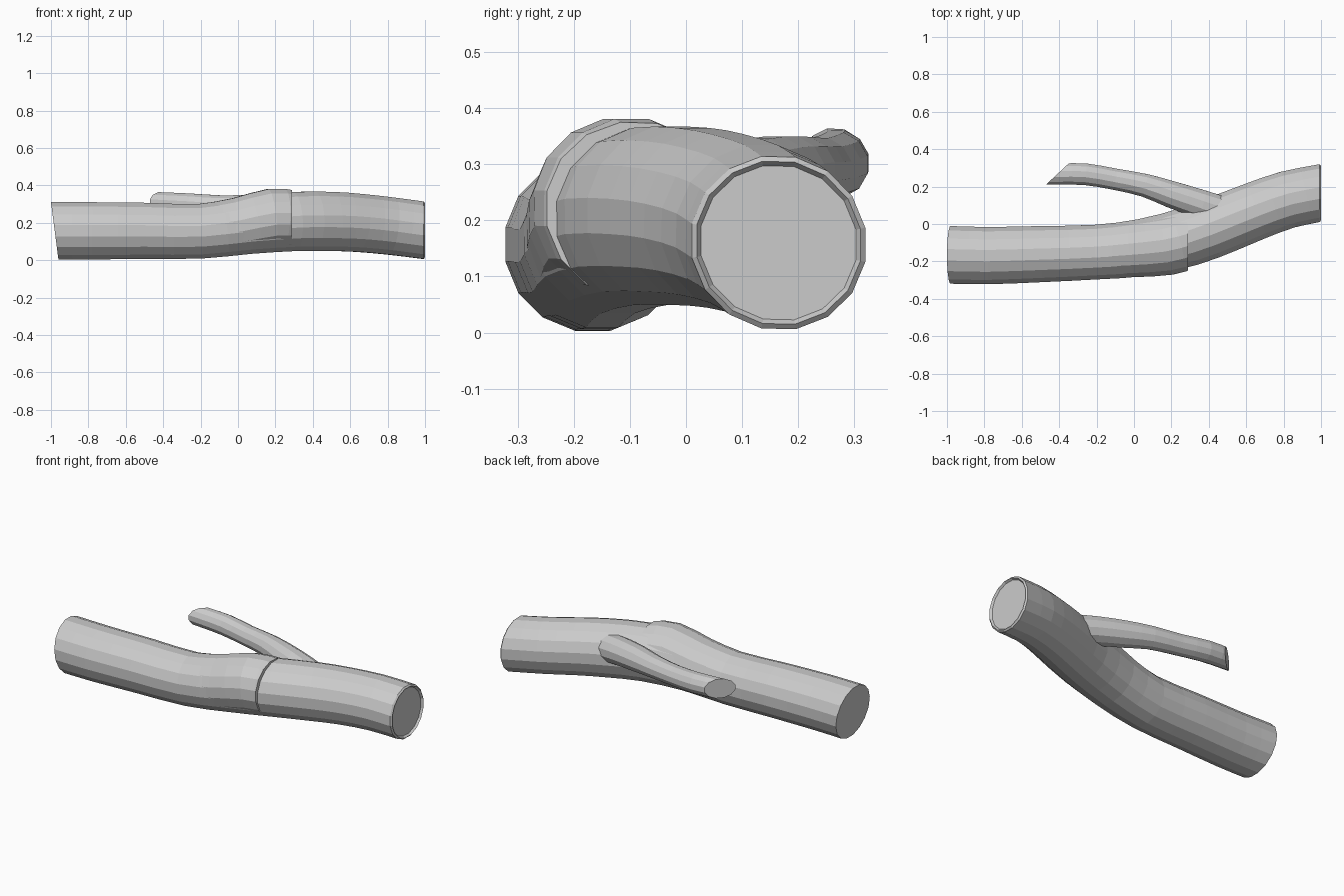
import bpy, bmesh, math
from mathutils import Vector

if "Cube" in bpy.data.objects:
    bpy.data.objects.remove(bpy.data.objects["Cube"])


def spline(pts, steps):
    # Catmull-Rom through (x, y, z, radius) points
    p = [Vector(q) for q in pts]
    p = [2 * p[0] - p[1]] + p + [2 * p[-1] - p[-2]]
    out = []
    for i in range(1, len(p) - 2):
        a, b, c, d = p[i - 1:i + 3]
        for s in range(steps):
            t = s / steps
            out.append(0.5 * (2 * b + (c - a) * t + (2 * a - 5 * b + 4 * c - d) * t * t
                              + (3 * b - a - 3 * c + d) * t ** 3))
    out.append(p[-2])
    return out


def tube(name, pts, sides, steps=2, start_cut=None, end_cut=None, rim=False):
    path = spline(pts, steps)
    bm = bmesh.new()
    rings = []
    last = len(path) - 1
    for i, q in enumerate(path):
        c = q.to_3d()
        tan = (path[min(i + 1, last)].to_3d() - path[max(i - 1, 0)].to_3d()).normalized()
        cut = start_cut if i == 0 else end_cut if i == last else None
        side = Vector((0, 0, 1)).cross(tan).normalized()
        up = tan.cross(side)
        n = Vector(cut) if cut else tan
        ring = []
        for k in range(sides):
            a = 2 * math.pi * (k + 0.5) / sides
            off = (side * math.cos(a) + up * math.sin(a)) * q[3]
            off -= tan * (off.dot(n) / tan.dot(n))  # slide onto the cut plane
            ring.append(bm.verts.new(c + off))
        rings.append(ring)
    for r0, r1 in zip(rings, rings[1:]):
        for k in range(sides):
            j = (k + 1) % sides
            bm.faces.new((r0[k], r0[j], r1[j], r1[k]))
    bm.faces.new(rings[0][::-1])
    cap = bm.faces.new(rings[-1])
    bm.normal_update()
    if rim:
        # sawn end: narrow bark rim around a slightly sunken core
        bmesh.ops.inset_region(bm, faces=[cap], thickness=0.009, depth=0.008)
        bmesh.ops.inset_region(bm, faces=[cap], thickness=0.008, depth=-0.012)
    bmesh.ops.recalc_face_normals(bm, faces=bm.faces)
    me = bpy.data.meshes.new(name)
    bm.to_mesh(me)
    bm.free()
    ob = bpy.data.objects.new(name, me)
    bpy.context.collection.objects.link(ob)
    return ob


# main trunk, slanted at the left end, rimmed at the right
tube("trunk", [
    (-0.98, -0.165, 0.157, 0.157), (-0.78, -0.169, 0.157, 0.156),
    (-0.5, -0.161, 0.157, 0.153), (-0.2, -0.150, 0.155, 0.149),
    (0.05, -0.125, 0.186, 0.156), (0.3, -0.065, 0.207, 0.161),
    (0.5, 0.010, 0.207, 0.161), (0.65, 0.070, 0.199, 0.158),
    (0.82, 0.130, 0.182, 0.156), (0.992, 0.165, 0.160, 0.155)],
    16, start_cut=(-1, 0, -0.13), end_cut=(1, 0, 0), rim=True)

# raised bark layer that breaks off on the front upper side
tube("bark_step", [
    (-0.2, -0.15, 0.157, 0.143), (0.0, -0.133, 0.183, 0.154),
    (0.18, -0.113, 0.222, 0.163), (0.29, -0.084, 0.216, 0.160)],
    16, end_cut=(1, 0, 0))

# side branch running back along the trunk, cut at an angle
tube("branch", [
    (0.52, 0.05, 0.235, 0.085), (0.36, 0.105, 0.262, 0.080),
    (0.2, 0.158, 0.278, 0.074), (0.06, 0.206, 0.287, 0.064),
    (-0.1, 0.239, 0.290, 0.059), (-0.26, 0.266, 0.299, 0.060),
    (-0.41, 0.267, 0.307, 0.058)],
    12, end_cut=(-0.68, 0.73, 0))
